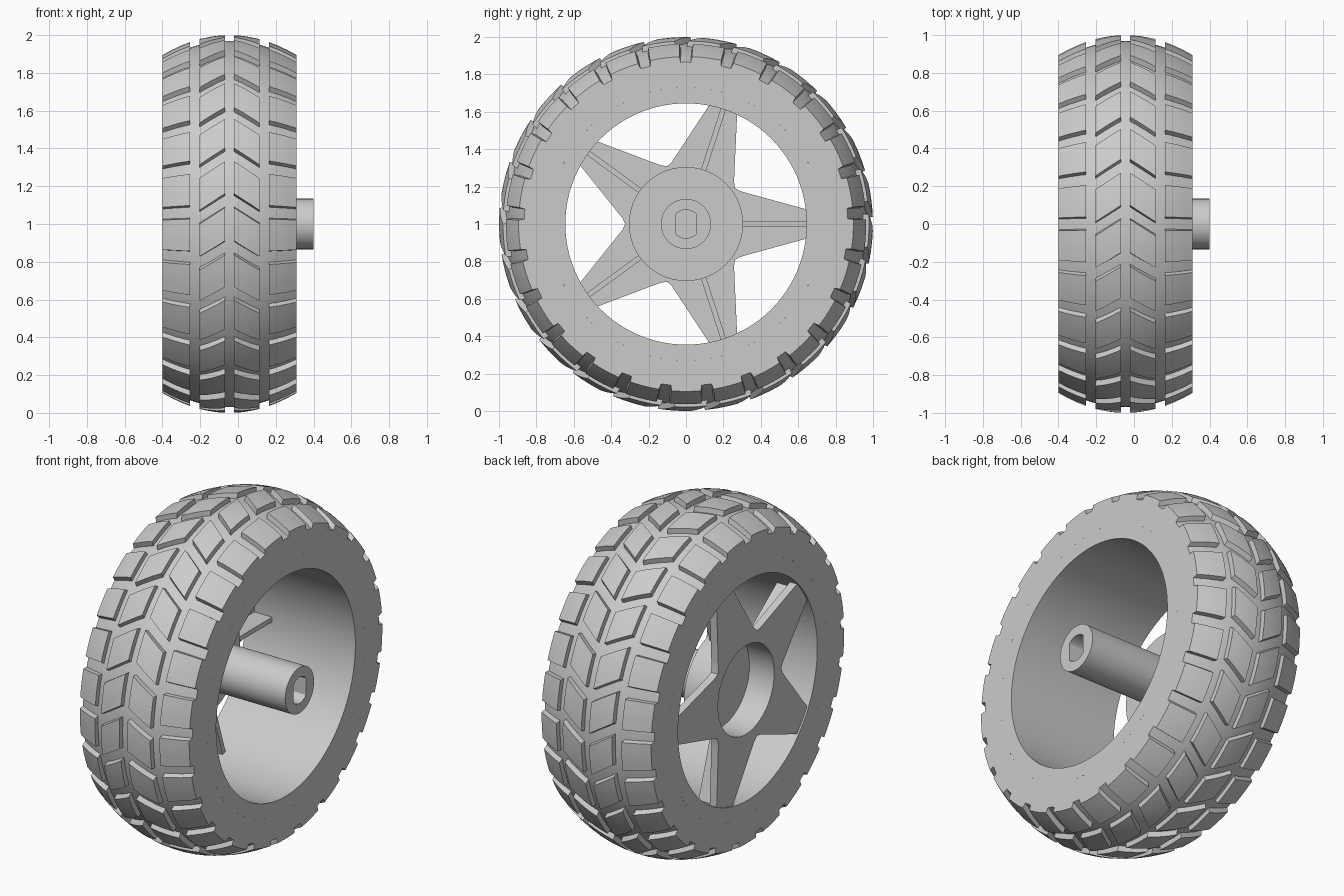
import bpy, bmesh
from math import sin, cos, pi, radians
from mathutils import Matrix, Vector

if "Cube" in bpy.data.objects:
    bpy.data.objects.remove(bpy.data.objects["Cube"], do_unlink=True)

MID = -0.045        # centre plane of the tyre
HALF = 0.355        # half width of the tyre
BACK, FRONT = MID - HALF, MID + HALF
BLOCKS = 25
PITCH = 2 * pi / BLOCKS
TREAD = 0.03        # tread depth

grey = bpy.data.materials.new("plain_grey")
grey.use_nodes = True
grey.diffuse_color = (0.6, 0.6, 0.6, 1)
grey.node_tree.nodes["Principled BSDF"].inputs["Base Color"].default_value = (0.6, 0.6, 0.6, 1)


def finish(bm, name):
    bmesh.ops.recalc_face_normals(bm, faces=bm.faces)
    mesh = bpy.data.meshes.new(name)
    bm.to_mesh(mesh)
    bm.free()
    mesh.materials.append(grey)
    ob = bpy.data.objects.new(name, mesh)
    bpy.context.collection.objects.link(ob)
    bpy.ops.object.select_all(action='DESELECT')
    ob.select_set(True)
    bpy.context.view_layer.objects.active = ob
    bpy.ops.object.shade_smooth_by_angle(angle=radians(25))
    return ob


def point(x, r, a):
    """Point at radius r, angle a measured upward from the front."""
    return Vector((x, -r * cos(a), 1 + r * sin(a)))


def crown(x):
    """Outer tread radius at distance x from the centre plane."""
    return 1 - 0.833 * x * x


def lathe(name, profile, steps=96, closed=True, flat=None):
    """Spin (x, r) points about the wheel axis; flat limits y on the given rings."""
    bm = bmesh.new()
    rings = []
    for i, (x, r) in enumerate(profile):
        ring = []
        for k in range(steps):
            p = point(x, r, 2 * pi * k / steps)
            if flat and i in flat[0]:
                p.y = max(-flat[1], min(flat[1], p.y))
            ring.append(bm.verts.new(p))
        rings.append(ring)
    pairs = list(zip(rings, rings[1:]))
    if closed:
        pairs.append((rings[-1], rings[0]))
    else:
        bm.faces.new(rings[0])
        bm.faces.new(rings[-1])
    for a, b in pairs:
        for k in range(steps):
            n = (k + 1) % steps
            bm.faces.new((a[k], a[n], b[n], b[k]))
    return finish(bm, name)


# Tyre carcass with a gently crowned outside
steps = [i / 6 * HALF for i in range(-6, 7)]
lathe("tyre_body", [(BACK, 0.73)] + [(MID + s, crown(s) - TREAD) for s in steps] + [(FRONT, 0.73)], 150)

# Rim barrel
lathe("rim_barrel", [(BACK, 0.645), (BACK, 0.73), (FRONT, 0.73), (FRONT, 0.645)], 128)


def tread_row(name, side, inner, outer, a_inner, a_outer):
    """A ring of raised blocks; the edges slant from a_inner to a_outer degrees."""
    bm = bmesh.new()
    for k in range(BLOCKS):
        grid = bmesh.ops.create_grid(bm, x_segments=3, y_segments=3, size=1)["verts"]
        faces = {f for v in grid for f in v.link_faces}
        top = bmesh.ops.extrude_face_region(bm, geom=list(faces))["geom"]
        top = [g for g in top if isinstance(g, bmesh.types.BMVert)]
        raised = set(top)
        for v in set(grid) | raised:
            if not v.is_valid:
                continue
            up = v in raised
            t = (v.co.x + 1) / 2
            x = inner + t * (outer - inner)
            width = 0.70 if up else 0.76
            shift = radians(a_inner + t * (a_outer - a_inner))
            a = (k + 0.5) * PITCH + shift + v.co.y * width * PITCH / 2
            r = crown(x) - (0 if up else TREAD + 0.004)
            v.co = point(MID + side * x, r, a)
    finish(bm, name)


# Tread: two chevron rows in the middle and two shoulder rows
for side, label in ((1, "left"), (-1, "right")):
    tread_row(label + "_chevron_blocks", side, 0.025, 0.16, 7.1, 2.1)
    tread_row(label + "_shoulder_blocks", side, 0.21, HALF, 3.7, 3.5)

# Five-armed spoke plate with a round opening at the hub
half_arm = [(0.655, 6.7), (0.375, 25.6), (0.339, 31.3)]
outline = []
for arm in range(5):
    base = 180 + arm * 72
    outline += [(r, base - d) for r, d in reversed(half_arm)]
    outline += [(0.66, base)]
    outline += [(r, base + d) for r, d in half_arm] + [(0.325, base + 36)]
bm = bmesh.new()
loops = [[bm.verts.new(point(x, 0.28 if hole else r, radians(d))) for r, d in outline]
         for x, hole in ((-0.39, True), (-0.39, False), (-0.345, False), (-0.345, True))]
for a, b in zip(loops, loops[1:] + loops[:1]):
    for k in range(len(outline)):
        n = (k + 1) % len(outline)
        bm.faces.new((a[k], a[n], b[n], b[k]))
finish(bm, "spoke_plate")

# Stiffening rib behind each spoke
bm = bmesh.new()
for arm in range(5):
    turn = Matrix.Translation((0, 0, 1)) @ Matrix.Rotation(arm * 2 * pi / 5, 4, 'X')
    place = Matrix.Translation((-0.295, 0.465, 0)) @ Matrix.Diagonal((0.13, 0.365, 0.028, 1))
    bmesh.ops.create_cube(bm, size=1, matrix=turn @ place)
finish(bm, "spoke_ribs")

# Hub cup, hollow toward the spoke face
lathe("hub_cup", [(-0.23, 0.26), (-0.39, 0.26), (-0.39, 0.305), (-0.2, 0.305)], 64, closed=False)

# Axle sleeve with a blind bore that has two flats
lathe("axle_sleeve", [(-0.21, 0.134), (0.4, 0.134), (0.4, 0.076), (-0.1, 0.076)], 64,
      closed=False, flat=((2, 3), 0.057))
